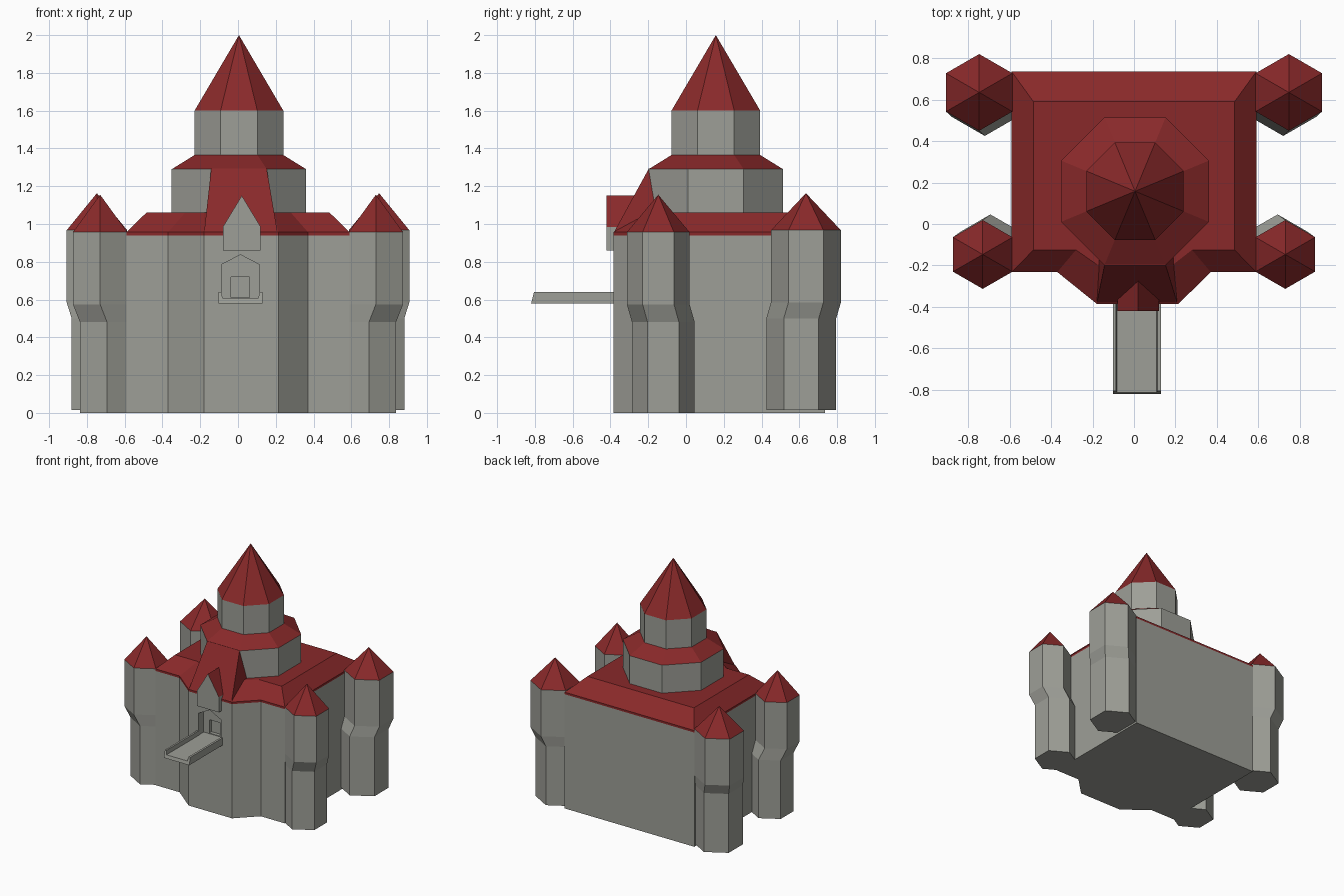
import bpy, bmesh, math

if "Cube" in bpy.data.objects:
    bpy.data.objects.remove(bpy.data.objects["Cube"])

def material(name, rgb):
    m = bpy.data.materials.new(name)
    m.diffuse_color = (*rgb, 1)
    m.use_nodes = True
    m.node_tree.nodes["Principled BSDF"].inputs["Base Color"].default_value = m.diffuse_color
    return m

STONE = material("grey stone", (0.34, 0.345, 0.31))
TILE = material("red tile", (0.25, 0.022, 0.023))

def loft(name, rings, bands, start=0, end=0):
    """Join rings of points; bands gives 0 stone / 1 tile for each span."""
    me = bpy.data.meshes.new(name)
    bm = bmesh.new()
    loops = [[bm.verts.new(p) for p in r] for r in rings]
    n = len(rings[0])
    for a, b, mat in zip(loops, loops[1:], bands):
        for i in range(n):
            j = (i + 1) % n
            bm.faces.new((a[i], a[j], b[j], b[i])).material_index = mat
    bm.faces.new(loops[0][::-1]).material_index = start
    bm.faces.new(loops[-1]).material_index = end
    bmesh.ops.remove_doubles(bm, verts=bm.verts, dist=0.0005)
    bmesh.ops.recalc_face_normals(bm, faces=bm.faces)
    bm.to_mesh(me)
    bm.free()
    ob = bpy.data.objects.new(name, me)
    me.materials.append(STONE)
    me.materials.append(TILE)
    bpy.context.collection.objects.link(ob)
    return ob

def ring(n, cx, cy, z, r, turn):
    return [(cx + r * math.cos(turn + 2 * math.pi * i / n),
             cy + r * math.sin(turn + 2 * math.pi * i / n), z) for i in range(n)]

def flat(points, z):
    return [(x, y, z) for x, y in points]

def upright(points, y):
    return [(x, y, z) for x, z in points]

# main walls with a projecting front bay
plan = [(-.59, -.232), (-.37, -.232), (-.18, -.385), (.215, -.385),
        (.37, -.232), (.59, -.232), (.59, .735), (-.59, .735)]
walls = loft("main_walls", [flat(plan, 0), flat(plan, .94)], [0])

# sloping main roof
top = [(-.485, -.125), (-.28, -.125), (-.18, -.195), (.19, -.195),
       (.28, -.125), (.485, -.125), (.485, .59), (-.485, .59)]
loft("main_roof", [flat(plan, .94), flat(plan, .957), flat(top, 1.06)], [1, 1], 1, 1)

# steep roof over the front bay, leaning on the drum
loft("bay_roof", [
    [(-.18, -.385, .95), (.21, -.385, .95), (.21, -.12, .95), (-.18, -.12, .95)],
    [(-.142, -.197, 1.293), (.152, -.197, 1.293), (.152, -.12, 1.293), (-.142, -.12, 1.293)],
], [1], 1, 1)

# stepped octagonal keep
k = 1 / math.cos(math.pi / 8)
steps = [(1.0, .356), (1.29, .356), (1.365, .235), (1.6, .235), (2.0, 0)]
loft("central_keep", [ring(8, .005, .158, z, r * k, math.pi / 8) for z, r in steps],
     [0, 1, 0, 1], 0, 1)

# four hexagonal corner towers, upper half leaning outwards
for side in (-1, 1):
    label = "left" if side < 0 else "right"
    for place, lo, hi, r, zs in (
            ("front", (.693, -.12), (.73, -.147), .166, (0, .48, .575, .957, 1.155)),
            ("back", (.72, .61), (.747, .635), .185, (.015, .50, .585, .967, 1.163))):
        spec = [(lo, r), (lo, r), (hi, r), (hi, r), (hi, 0)]
        loft(place + "_" + label + "_tower",
             [ring(6, side * c[0], c[1], z, rad, math.pi / 6)
              for (c, rad), z in zip(spec, zs)], [0, 0, 0, 1], 0, 1)

# dormer: stone gable with a tiled roof
gable = [(-.08, .86), (.12, .86), (.12, .985), (.02, 1.15), (-.08, .985)]
dormer = loft("dormer", [upright(gable, -.42), upright(gable, -.24)], [0])
for f in dormer.data.polygons:
    if f.normal.z > 0.2:
        f.material_index = 1

# doorway recess and the smaller door cut behind it
arch = [(-.088, .605), (.113, .605), (.113, .785), (.013, .837), (-.088, .785)]
inner = [(-.037, .61), (.06, .61), (.06, .72), (-.037, .72)]
for name, shape, y0, y1 in (("doorway_cutter", arch, -.5, -.32),
                            ("inner_door_cutter", inner, -.36, -.29)):
    cutter = loft(name, [upright(shape, y0), upright(shape, y1)], [0])
    cutter.hide_render = True
    cutter.hide_viewport = True
    cutter.display_type = 'WIRE'
    mod = walls.modifiers.new(name, 'BOOLEAN')
    mod.operation = 'DIFFERENCE'
    mod.solver = 'EXACT'
    mod.object = cutter

# entrance ramp with low side lips and a raked end
trough = [(-.102, .58), (.13, .58), (.13, .64), (.113, .64),
          (.108, .607), (-.082, .607), (-.087, .64), (-.102, .64)]
tip = [(x, -.82 + (z - .58) * .25, z) for x, z in trough]
loft("entrance_ramp", [tip, upright(trough, -.38)], [0])
